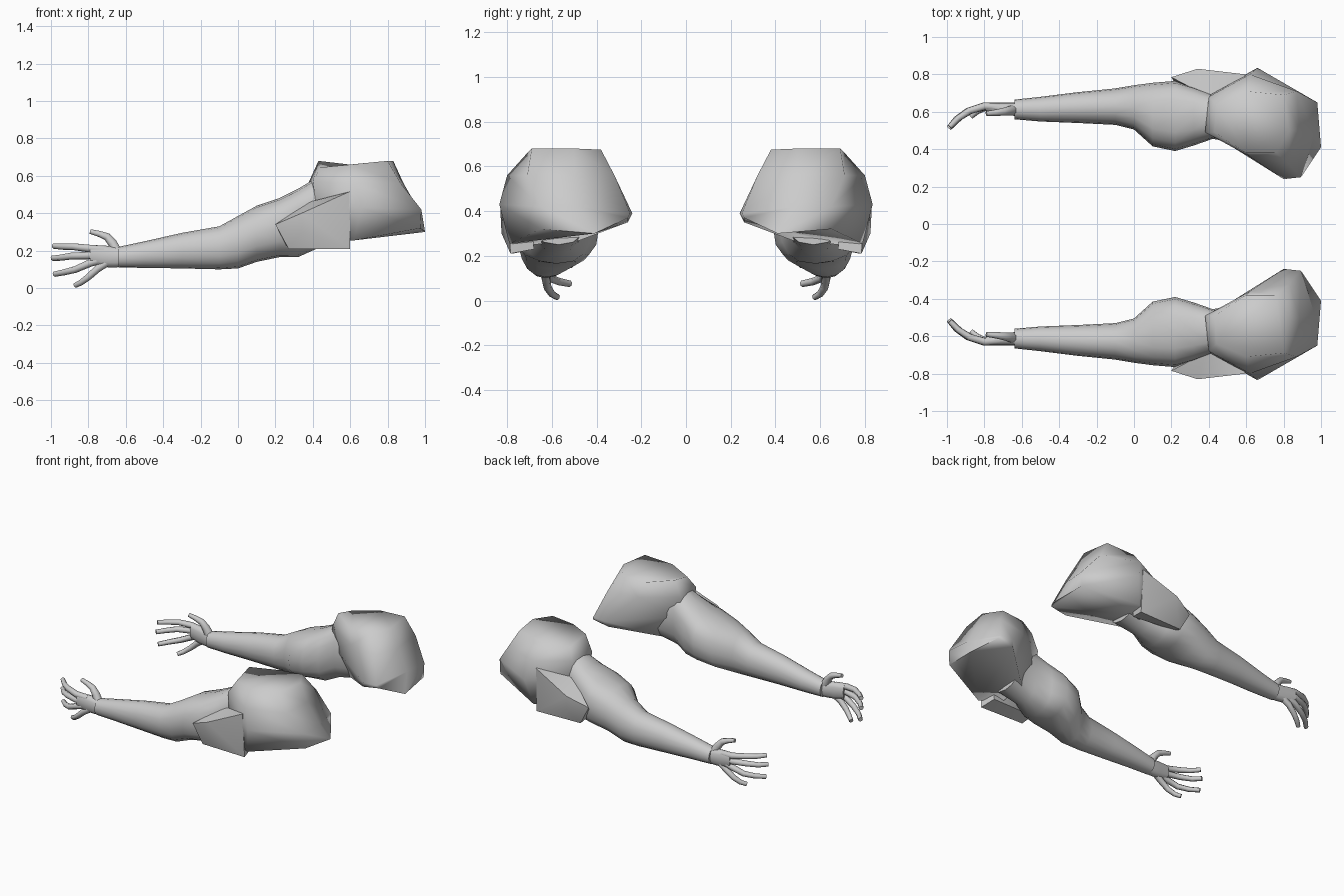
import bpy
import bmesh
import math
from mathutils import Vector


def finish(name, bm, angle=40):
    """Turn a bmesh into a smooth object mirrored to the other arm."""
    bmesh.ops.recalc_face_normals(bm, faces=bm.faces)
    me = bpy.data.meshes.new(name)
    bm.to_mesh(me)
    bm.free()
    ob = bpy.data.objects.new(name, me)
    bpy.context.collection.objects.link(ob)
    bpy.ops.object.select_all(action='DESELECT')
    ob.select_set(True)
    bpy.context.view_layer.objects.active = ob
    bpy.ops.object.shade_smooth_by_angle(angle=math.radians(angle))
    mod = ob.modifiers.new("Mirror", 'MIRROR')
    mod.use_axis = (False, True, False)
    mod.use_mirror_merge = False
    return ob


def loft(name, rings, angle=40):
    bm = bmesh.new()
    loops = [[bm.verts.new(p) for p in r] for r in rings]
    n = len(loops[0])
    for a, b in zip(loops, loops[1:]):
        for i in range(n):
            j = (i + 1) % n
            bm.faces.new((a[i], a[j], b[j], b[i]))
    bm.faces.new(loops[0])
    bm.faces.new(loops[-1])
    return finish(name, bm, angle)


def x_ring(x, y0, y1, z0, z1, square=1.0, n=16):
    """Rounded section across the arm; square below 1 makes it boxier."""
    def bulge(c):
        return math.copysign(abs(c) ** square, c) if abs(c) > 1e-6 else 0.0
    cy, cz = (y0 + y1) / 2, (z0 + z1) / 2
    ry, rz = (y1 - y0) / 2, (z1 - z0) / 2
    return [(x, cy + ry * bulge(math.cos(2 * math.pi * i / n)),
             cz + rz * bulge(math.sin(2 * math.pi * i / n))) for i in range(n)]


def finger(name, path, r0, r1, n=7):
    """Tapered tube along a bent path."""
    pts = [Vector(p) for p in path]
    rings = []
    for k, p in enumerate(pts):
        d = (pts[min(k + 1, len(pts) - 1)] - pts[max(k - 1, 0)]).normalized()
        u = d.cross(Vector((0, 1, 0))).normalized()
        v = d.cross(u)
        r = r0 + (r1 - r0) * k / (len(pts) - 1)
        rings.append([p + r * (u * math.cos(2 * math.pi * i / n) +
                               v * math.sin(2 * math.pi * i / n)) for i in range(n)])
    loft(name, rings, 60)


# Sleeved arm from wrist to shoulder: x, y range, z range, squareness
arm = [
    (-0.64, -0.665, -0.56, 0.11, 0.22, 0.95),
    (-0.50, -0.68, -0.548, 0.108, 0.25, 0.95),
    (-0.30, -0.705, -0.54, 0.105, 0.295, 0.95),
    (-0.10, -0.725, -0.53, 0.10, 0.33, 0.95),
    (0.00, -0.742, -0.505, 0.105, 0.385, 0.9),
    (0.10, -0.755, -0.415, 0.14, 0.44, 0.85),
    (0.22, -0.765, -0.39, 0.165, 0.48, 0.8),
    (0.32, -0.735, -0.42, 0.165, 0.53, 0.8),
    (0.42, -0.695, -0.455, 0.21, 0.59, 0.8),
    (0.58, -0.71, -0.43, 0.25, 0.62, 0.8),
]
loft("arm_sleeve", [x_ring(*a) for a in arm], 70)

# Shoulder block, lofted from its narrow top down to the slanted hem
shoulder = [
    [(.43, -.49, .68), (.44, -.64, .645), (.60, -.71, .66), (.80, -.69, .68),
     (.83, -.50, .68), (.76, -.38, .675), (.60, -.38, .66)],
    [(.38, -.49, .57), (.40, -.68, .57), (.62, -.80, .56), (.87, -.71, .56),
     (.885, -.50, .56), (.83, -.32, .56), (.62, -.36, .56)],
    [(.40, -.49, .43), (.42, -.70, .43), (.66, -.835, .43), (.98, -.65, .42),
     (.965, -.48, .42), (.89, -.25, .39), (.80, -.24, .39)],
    [(.50, -.50, .26), (.50, -.70, .25), (.62, -.79, .255), (.975, -.65, .32),
     (1.0, -.41, .30), (.90, -.26, .37), (.78, -.26, .35)],
]
loft("shoulder", shoulder, 88)

# Outer flap hanging beside the upper arm
bm = bmesh.new()
for p in [(.20, -.785, .34), (.34, -.83, .40), (.595, -.80, .515), (.60, -.785, .21),
          (.27, -.775, .21), (.38, -.69, .46), (.25, -.70, .24), (.58, -.68, .23),
          (.58, -.70, .50), (.34, -.825, .30)]:
    bm.verts.new(p)
bmesh.ops.convex_hull(bm, input=bm.verts)
finish("shoulder_flap", bm, 60)

# Palm
palm = [
    (-0.60, -0.65, -0.575, 0.115, 0.215),
    (-0.66, -0.65, -0.58, 0.11, 0.222),
    (-0.72, -0.65, -0.59, 0.112, 0.228),
    (-0.79, -0.65, -0.60, 0.13, 0.23),
]
loft("palm", [x_ring(*p, 0.85, 12) for p in palm], 60)

# Fingers and thumb
finger("index_finger", [(-.72, -.622, .205), (-.80, -.63, .213), (-.88, -.605, .222),
                        (-.94, -.565, .222), (-.985, -.52, .225)], .023, .015)
finger("middle_finger", [(-.72, -.622, .18), (-.80, -.63, .175), (-.89, -.602, .172),
                         (-.95, -.56, .163), (-.99, -.512, .160)], .023, .015)
finger("ring_finger", [(-.72, -.622, .155), (-.79, -.63, .135), (-.87, -.608, .10),
                       (-.93, -.57, .085), (-.98, -.52, .075)], .023, .015)
finger("little_finger", [(-.69, -.622, .145), (-.75, -.628, .105), (-.80, -.62, .06),
                         (-.84, -.60, .03), (-.87, -.575, .015)], .023, .014)
finger("thumb", [(-.645, -.61, .19), (-.67, -.605, .24), (-.70, -.60, .275),
                 (-.74, -.595, .29), (-.79, -.59, .303)], .03, .013)
